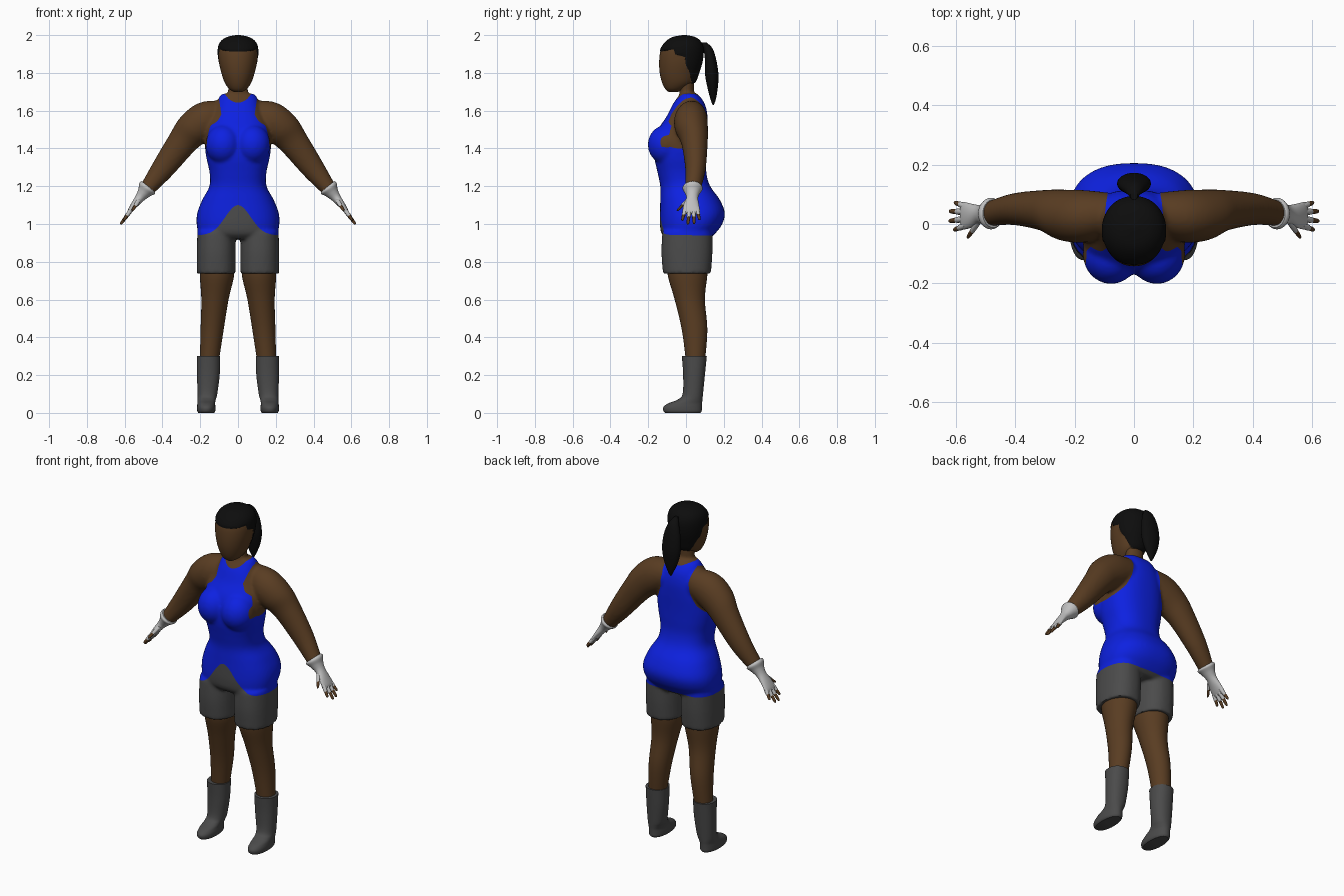
import bpy
import bmesh
from math import cos, sin, pi, radians, exp
from mathutils import Vector, Matrix

default = bpy.data.objects.get("Cube")
if default:
    bpy.data.objects.remove(default, do_unlink=True)


def material(name, rgb):
    mat = bpy.data.materials.new(name)
    mat.use_nodes = True
    color = (*rgb, 1)
    mat.diffuse_color = color
    shader = mat.node_tree.nodes["Principled BSDF"]
    shader.inputs["Base Color"].default_value = color
    shader.inputs["Roughness"].default_value = 0.7
    return mat


skin = material("brown skin", (0.1, 0.046, 0.016))
blue = material("blue cloth", (0.004, 0.015, 0.75))
grey = material("dark grey cloth", (0.07, 0.07, 0.07))
pale = material("pale grey glove", (0.52, 0.52, 0.52))
black = material("black hair", (0.004, 0.004, 0.004))


def catmull(rings, steps=5):
    """Smoothly interpolate ring parameters along the loft."""
    result = []
    last = len(rings) - 1
    for i in range(last):
        p0, p1, p2, p3 = (rings[min(max(k, 0), last)] for k in (i - 1, i, i + 1, i + 2))
        for s in range(steps):
            t = s / steps
            result.append([b + 0.5 * t * (c - a + t * (2 * a - 5 * b + 4 * c - d
                           + t * (3 * (b - c) + d - a)))
                           for a, b, c, d in zip(p0, p1, p2, p3)])
    result.append(list(rings[-1]))
    return result


def loft(bm, rings, power=2.0, tilt=False, sides=32):
    """Skin rings (x, y, z, half width, half depth) into a closed tube."""
    rings = catmull(rings)
    centers = [Vector(r[:3]) for r in rings]
    loops = []
    for i, (center, ring) in enumerate(zip(centers, rings)):
        across = Vector((1, 0, 0))
        if tilt:
            along = centers[min(i + 1, len(centers) - 1)] - centers[max(i - 1, 0)]
            across = Vector((0, 1, 0)).cross(along).normalized()
        loop = []
        for k in range(sides):
            c, s = cos(2 * pi * k / sides), sin(2 * pi * k / sides)
            size = (abs(c) ** power + abs(s) ** power) ** (-1 / power)
            wide, deep = max(ring[3], 0.001), max(ring[4], 0.001)
            loop.append(bm.verts.new(center + across * (c * size * wide)
                                     + Vector((0, s * size * deep, 0))))
        loops.append(loop)
    faces = [bm.faces.new(loops[0]), bm.faces.new(loops[-1])]
    for low, high in zip(loops, loops[1:]):
        for k in range(sides):
            n = (k + 1) % sides
            faces.append(bm.faces.new((low[k], low[n], high[n], high[k])))
    bmesh.ops.recalc_face_normals(bm, faces=faces)


def upright(rows, x=0, side=1):
    """Rows (z, half width, front y, back y[, x]) to upright rings."""
    return [(side * (r[4] if len(r) > 4 else x), (r[2] + r[3]) / 2, r[0], r[1],
             (r[3] - r[2]) / 2) for r in rows]


def table(points, x):
    """Piecewise linear lookup."""
    if x <= points[0][0]:
        return points[0][1]
    for (x0, y0), (x1, y1) in zip(points, points[1:]):
        if x <= x1:
            return y0 + (y1 - y0) * (x - x0) / (x1 - x0)
    return points[-1][1]


def cut(bm, field):
    """Cut the mesh along the line where the field changes sign."""
    value = {v: field(v.co) for v in bm.verts}
    crossing = [(e, *e.verts) for e in bm.edges
                if (value[e.verts[0]] >= 0) != (value[e.verts[1]] >= 0)]
    fresh = []
    for edge, a, b in crossing:
        t = value[a] / (value[a] - value[b])
        fresh.append(bmesh.utils.edge_split(edge, a, min(max(t, 0.02), 0.98))[1])
    bmesh.ops.connect_verts(bm, verts=fresh)


def finish(bm, name, mats, rule=None):
    if rule:
        for face in bm.faces:
            face.material_index = rule(face.calc_center_median())
    mesh = bpy.data.meshes.new(name)
    bm.to_mesh(mesh)
    bm.free()
    for mat in mats:
        mesh.materials.append(mat)
    obj = bpy.data.objects.new(name, mesh)
    bpy.context.collection.objects.link(obj)
    bpy.ops.object.select_all(action="DESELECT")
    obj.select_set(True)
    bpy.context.view_layer.objects.active = obj
    bpy.ops.object.shade_smooth_by_angle(angle=radians(45))
    return obj


def part(name, mat, rings, **options):
    bm = bmesh.new()
    loft(bm, rings, **options)
    return finish(bm, name, [mat])


# Body volumes: torso, neck, chest, shorts and arms
bm = bmesh.new()
loft(bm, upright([
    (0.92, 0.17, -0.10, 0.12), (0.95, 0.205, -0.13, 0.155), (1.0, 0.219, -0.138, 0.192),
    (1.06, 0.215, -0.138, 0.205), (1.13, 0.188, -0.136, 0.178), (1.2, 0.151, -0.136, 0.128),
    (1.27, 0.15, -0.15, 0.108), (1.35, 0.167, -0.167, 0.108), (1.42, 0.175, -0.168, 0.11),
    (1.5, 0.167, -0.147, 0.114), (1.57, 0.14, -0.102, 0.114), (1.63, 0.115, -0.072, 0.102),
    (1.67, 0.1, -0.045, 0.078), (1.69, 0.085, -0.03, 0.058)]), power=2.4, sides=48)
loft(bm, upright([(1.6, 0.06, -0.04, 0.05), (1.69, 0.053, -0.035, 0.042),
                  (1.78, 0.055, -0.04, 0.045)]))
for side in (1, -1):
    bmesh.ops.create_uvsphere(
        bm, u_segments=32, v_segments=20, radius=0.1,
        matrix=Matrix.Translation((side * 0.077, -0.102, 1.42)) @ Matrix.Diagonal((0.95, 1, 1.05, 1)))
    loft(bm, upright([(0.738, 0.103, -0.122, 0.132), (0.85, 0.103, -0.13, 0.14),
                      (0.96, 0.1, -0.125, 0.14)], 0.115, side), power=2.3)
    loft(bm, [(side * x, y, z, a, b) for x, y, z, a, b in (
        (0.08, 0.035, 1.575, 0.08, 0.07), (0.165, 0.026, 1.55, 0.1, 0.088),
        (0.238, 0.03, 1.5, 0.094, 0.086), (0.297, 0.045, 1.43, 0.079, 0.07),
        (0.4, 0.05, 1.29, 0.061, 0.054), (0.485, 0.035, 1.18, 0.04, 0.042))], tilt=True)

# Fuse the volumes into one smooth skin
blend = finish(bm, "body_blend", [skin])
remesh = blend.modifiers.new("Fuse", "REMESH")
remesh.mode = "VOXEL"
remesh.voxel_size = 0.009
relax = blend.modifiers.new("Relax", "SMOOTH")
relax.factor, relax.iterations = 0.5, 6
fused = blend.evaluated_get(bpy.context.evaluated_depsgraph_get()).to_mesh()
bm = bmesh.new()
bm.from_mesh(fused)
bpy.data.objects.remove(blend, do_unlink=True)

# Half width of the top at each height
front_edge = [(1.0, 0.26), (1.36, 0.2), (1.41, 0.167), (1.47, 0.16), (1.52, 0.146),
              (1.545, 0.108), (1.58, 0.088), (1.62, 0.094), (1.69, 0.105)]
back_edge = [(1.0, 0.26), (1.36, 0.2), (1.41, 0.165), (1.46, 0.125), (1.52, 0.1),
             (1.6, 0.088), (1.69, 0.1)]


def top_field(p):
    hem = p.z - 0.94 - (0.16 * exp(-(p.x / 0.095) ** 2) if p.y < 0.03 else 0)
    armhole = table(front_edge if p.y < 0.02 else back_edge, p.z) - abs(p.x)
    neck = ((p.x / 0.072) ** 2 + ((p.y - 0.008) / 0.072) ** 2) ** 0.5 - 1
    return min(hem, armhole, neck * 0.07 if p.z > 1.58 else 1)


def body_rule(p):
    if top_field(p) > 0:
        return 1
    return 2 if p.z < 1.2 and abs(p.x) < 0.28 else 0


cut(bm, top_field)
finish(bm, "body_with_top_and_shorts", [skin, blue, grey], body_rule)

# Head with painted hairline
hairline = [(-0.15, 1.91), (-0.065, 1.925), (-0.055, 1.897), (-0.006, 1.885),
            (0.002, 1.83), (0.018, 1.81), (0.03, 1.745), (0.1, 1.72)]


def hair_field(p):
    return p.z - table(hairline, p.y)


bm = bmesh.new()
loft(bm, upright([
    (1.698, 0.02, -0.09, -0.045), (1.715, 0.047, -0.11, -0.005), (1.75, 0.071, -0.127, 0.045),
    (1.8, 0.088, -0.139, 0.066), (1.86, 0.101, -0.142, 0.084), (1.92, 0.104, -0.134, 0.09),
    (1.96, 0.092, -0.108, 0.078), (1.985, 0.06, -0.072, 0.05), (1.996, 0.012, -0.02, 0)]),
    power=2.1, sides=64)
cut(bm, hair_field)
bm.normal_update()
for vert in bm.verts:
    if hair_field(vert.co) > 0.001:
        vert.co += vert.normal * 0.004
finish(bm, "head_and_hair", [skin, black], lambda p: int(hair_field(p) > 0))

# Ponytail
part("ponytail", black, upright([
    (1.96, 0.012, 0.08, 0.11), (1.93, 0.03, 0.092, 0.14), (1.87, 0.05, 0.1, 0.16),
    (1.79, 0.057, 0.101, 0.172), (1.72, 0.045, 0.114, 0.168), (1.66, 0.02, 0.13, 0.158),
    (1.63, 0.004, 0.141, 0.147)]))

for side, label in ((1, "left"), (-1, "right")):
    # Leg and boot
    part(label + "_leg", skin, upright([
        (0.79, 0.09, -0.1, 0.118, 0.112), (0.72, 0.09, -0.095, 0.112, 0.112),
        (0.6, 0.072, -0.06, 0.1, 0.122), (0.44, 0.061, -0.022, 0.113, 0.137),
        (0.27, 0.05, 0, 0.1, 0.152)], side=side))
    part(label + "_boot", grey, upright([
        (0.3, 0.062, -0.022, 0.11, 0.156), (0.2, 0.06, -0.015, 0.1, 0.157),
        (0.1, 0.052, -0.018, 0.09, 0.162), (0.07, 0.048, -0.045, 0.087, 0.166),
        (0.05, 0.047, -0.095, 0.085, 0.168), (0.03, 0.049, -0.12, 0.084, 0.168),
        (0.01, 0.048, -0.12, 0.083, 0.168), (0, 0.042, -0.11, 0.076, 0.168)],
        side=side), power=2.2)

    # Glove with flared cuff
    part(label + "_glove", pale, [(side * x, y, z, a, b) for x, y, z, a, b in (
        (0.474, 0.035, 1.198, 0.045, 0.047), (0.482, 0.035, 1.188, 0.05, 0.053),
        (0.498, 0.034, 1.166, 0.036, 0.04), (0.52, 0.033, 1.138, 0.025, 0.031),
        (0.55, 0.028, 1.1, 0.018, 0.041), (0.573, 0.028, 1.068, 0.012, 0.046),
        (0.582, 0.028, 1.056, 0.005, 0.038))], tilt=True)

    # Fingers: glove sleeve, then bare tip
    digits = {"index": ((0.565, -0.004, 1.078), (0.606, -0.02, 1.018)),
              "middle": ((0.565, 0.018, 1.076), (0.622, 0.01, 0.998)),
              "ring": ((0.565, 0.04, 1.076), (0.621, 0.043, 1.0)),
              "little": ((0.562, 0.058, 1.08), (0.604, 0.072, 1.022)),
              "thumb": ((0.522, 0.01, 1.13), (0.56, -0.046, 1.07))}
    for digit, (root, tip) in digits.items():
        root, tip = Vector(root), Vector(tip)
        for piece, mat, spans in (
                ("sleeve", pale, ((0, 0.011), (0.3, 0.011), (0.55, 0.01))),
                ("tip", skin, ((0.5, 0.009), (0.8, 0.008), (0.95, 0.006), (1, 0.002)))):
            rings = []
            for t, radius in spans:
                p = root.lerp(tip, t)
                rings.append((side * p.x, p.y, p.z, radius, radius))
            part(f"{label}_{digit}_{piece}", mat, rings, tilt=True, sides=12)
